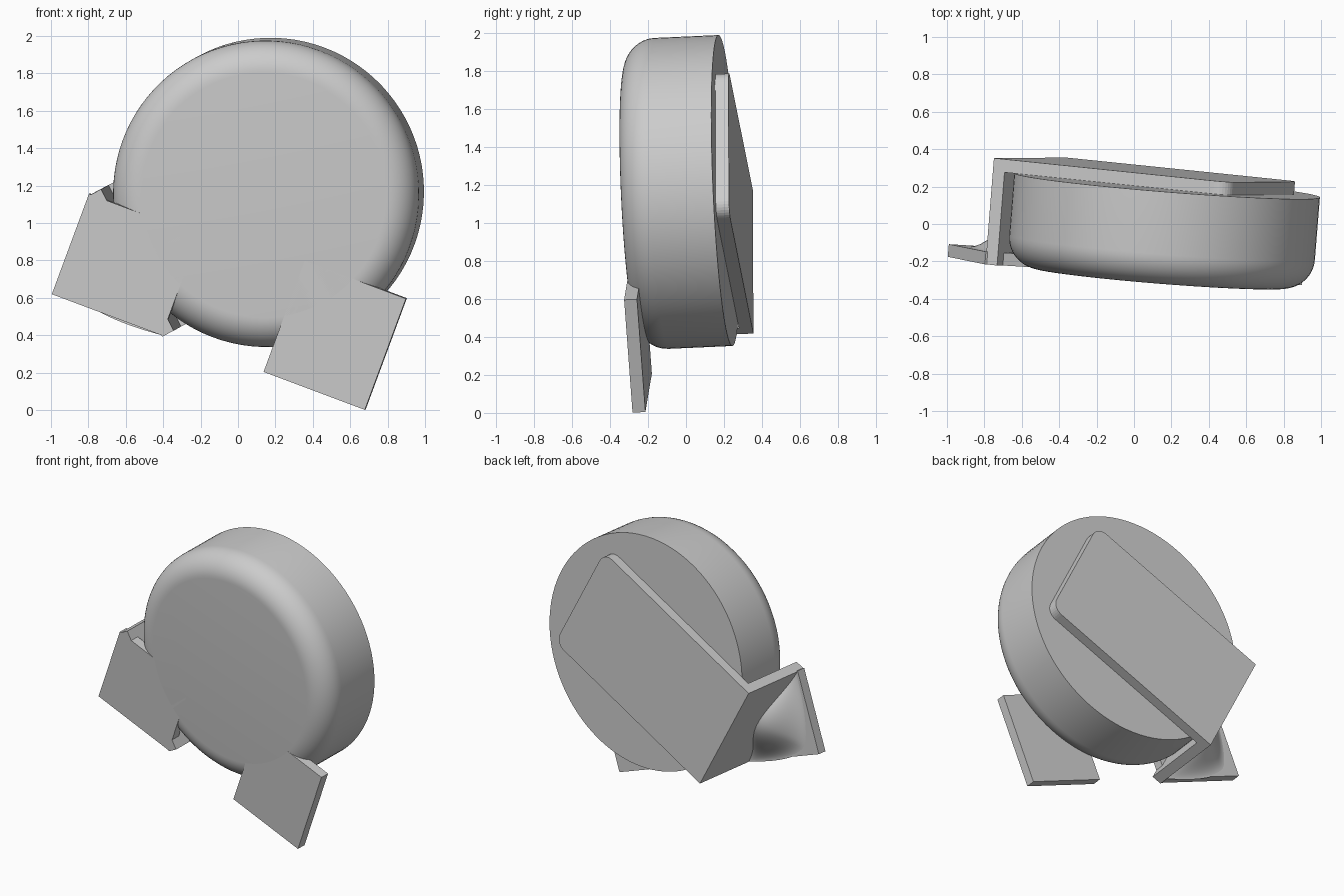
import bpy, bmesh, math
from mathutils import Matrix, Vector

if "Cube" in bpy.data.objects:
    bpy.data.objects.remove(bpy.data.objects["Cube"])

grey = bpy.data.materials.new("plain_grey")
grey.diffuse_color = (0.6, 0.6, 0.6, 1)
grey.use_nodes = True
grey.node_tree.nodes["Principled BSDF"].inputs["Base Color"].default_value = grey.diffuse_color

# Tilted frame: local x along the feet, local y from front to back, local z up the dial
depth_axis = Vector((0.08, 1, 0.045)).normalized()
side_axis = Vector((0.938, 0, -0.347))
side_axis = (side_axis - depth_axis * side_axis.dot(depth_axis)).normalized()
up_axis = side_axis.cross(depth_axis)
FRAME = Matrix.Translation((0.137, -0.29, 1.149)) @ Matrix(
    (side_axis, depth_axis, up_axis)).transposed().to_4x4()

RADIUS, DEPTH, FILLET, SHEET = 0.82, 0.5, 0.165, 0.068
HALF, WALL = 0.425, 0.832            # half width of the bent strap, wall distance
ANGLE = math.radians(227.6)          # direction of the wall from the dial centre


def finish(name, bm, smooth=False):
    bmesh.ops.recalc_face_normals(bm, faces=bm.faces)
    mesh = bpy.data.meshes.new(name)
    bm.to_mesh(mesh)
    bm.free()
    mesh.materials.append(grey)
    obj = bpy.data.objects.new(name, mesh)
    bpy.context.collection.objects.link(obj)
    obj.matrix_world = FRAME
    if smooth:
        bpy.ops.object.select_all(action='DESELECT')
        obj.select_set(True)
        bpy.context.view_layer.objects.active = obj
        bpy.ops.object.shade_smooth_by_angle(angle=math.radians(35))
    return obj


def prism(name, points, y0, y1):
    """Extrude a flat outline through the depth of the frame."""
    bm = bmesh.new()
    face = bm.faces.new([bm.verts.new((x, y0, z)) for x, z in points])
    top = bmesh.ops.extrude_face_region(bm, geom=[face])["geom"]
    bmesh.ops.translate(bm, vec=(0, y1 - y0, 0),
                        verts=[v for v in top if isinstance(v, bmesh.types.BMVert)])
    return finish(name, bm)


def rect(x0, x1, z0, z1):
    return [(x0, z0), (x1, z0), (x1, z1), (x0, z1)]


def strap(p, s):
    """Point at distance p towards the wall and s along it."""
    c, n = math.cos(ANGLE), math.sin(ANGLE)
    return (p * c - s * n, p * n + s * c)


# Round body with a filleted front rim
profile = [(0, 0)]
for i in range(13):
    a = math.pi / 2 * i / 12
    profile.append((RADIUS - FILLET + FILLET * math.sin(a), FILLET - FILLET * math.cos(a)))
profile += [(RADIUS, DEPTH), (0, DEPTH)]
bm = bmesh.new()
verts = [bm.verts.new((r, y, 0)) for r, y in profile]
edges = [bm.edges.new(pair) for pair in zip(verts, verts[1:])]
bmesh.ops.spin(bm, geom=verts + edges, cent=(0, 0, 0), axis=(0, 1, 0),
               angle=math.tau, steps=96, use_duplicate=False)
bmesh.ops.remove_doubles(bm, verts=bm.verts, dist=1e-4)
finish("round_body", bm, smooth=True)

# Two feet flush with the front
prism("left_foot", rect(-0.88, -0.251, -0.895, -0.322), 0, SHEET)
prism("right_foot", rect(0.328, 0.907, -0.887, -0.252), 0, SHEET)

# Side wall of the bent strap
prism("side_wall", [strap(p, s) for p, s in
                    rect(WALL - 0.07, WALL, -HALF, HALF)], 0, DEPTH + 0.07)

# Back plate with two rounded far corners
FAR, R = WALL - 1.41, 0.08
outline = [(WALL, -HALF), (WALL, HALF)]
for sign in (1, -1):
    arc = [(FAR + R - R * math.sin(t), sign * (HALF - R + R * math.cos(t)))
           for t in (math.pi / 2 * i / 8 for i in range(9))]
    outline += arc if sign == 1 else arc[::-1]
prism("back_plate", [strap(p, s) for p, s in outline], DEPTH, DEPTH + 0.07)

# Smooth bell-shaped gusset between the left foot and the wall
bm = bmesh.new()
NA, NB = 32, 16
grid = []
for i in range(NA + 1):
    a = -0.97 + 1.94 * i / NA
    row = []
    for j in range(NB + 1):
        b = j / NB
        h = 0.16 * math.cos(a * math.pi / 2) ** 2 * math.cos(b * math.pi / 2) ** 2
        x, z = strap(WALL - 0.005 + b * 0.32 * (1 - abs(a) ** 1.5), a * HALF)
        row.append(bm.verts.new((x, SHEET - 0.001 + h, z)))
    grid.append(row)
for i in range(NA):
    for j in range(NB):
        bm.faces.new((grid[i][j], grid[i + 1][j], grid[i + 1][j + 1], grid[i][j + 1]))
finish("gusset", bm, smooth=True)
